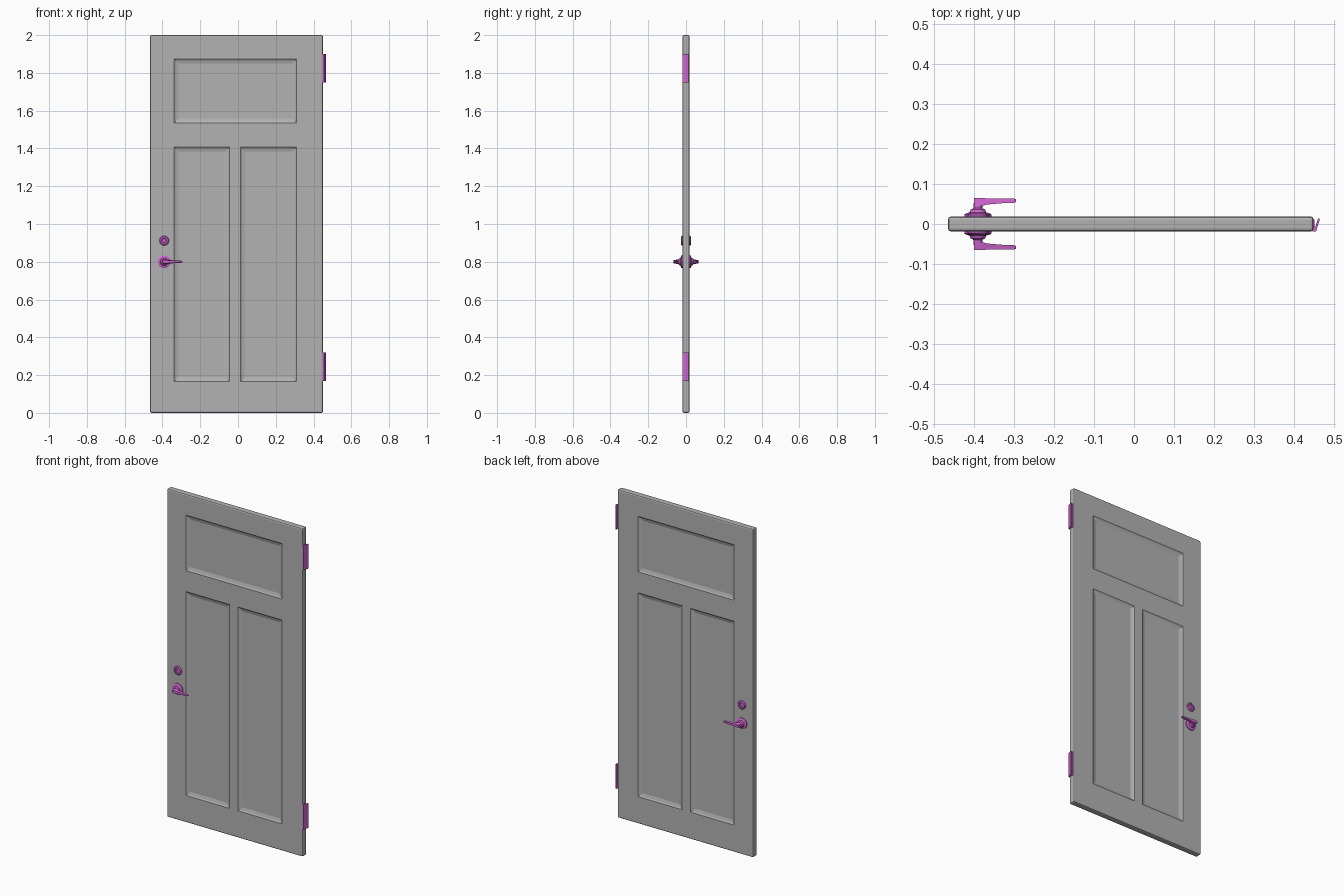
import bpy, bmesh, math
from mathutils import Matrix, Vector

if "Cube" in bpy.data.objects:
    bpy.data.objects.remove(bpy.data.objects["Cube"], do_unlink=True)


def material(name, color):
    m = bpy.data.materials.new(name)
    m.use_nodes = True
    m.diffuse_color = color
    bsdf = m.node_tree.nodes["Principled BSDF"]
    bsdf.inputs["Base Color"].default_value = color
    return m


GREY = material("door grey", (0.45, 0.45, 0.45, 1))
MAGENTA = material("hardware magenta", (0.62, 0.13, 0.62, 1))
HALF = 0.019
HANDLE_X = -0.391


def finish(name, bm, mat, smooth=30):
    bmesh.ops.recalc_face_normals(bm, faces=bm.faces)
    me = bpy.data.meshes.new(name)
    bm.to_mesh(me)
    bm.free()
    me.materials.append(mat)
    ob = bpy.data.objects.new(name, me)
    bpy.context.collection.objects.link(ob)
    if smooth:
        bpy.ops.object.select_all(action="DESELECT")
        ob.select_set(True)
        bpy.context.view_layer.objects.active = ob
        bpy.ops.object.shade_smooth_by_angle(angle=math.radians(smooth))
    return ob


def loft(bm, rings):
    """Skin equal-length rings of points and cap both ends."""
    vs = [[bm.verts.new(p) for p in r] for r in rings]
    n = len(vs[0])
    for a, b in zip(vs, vs[1:]):
        for i in range(n):
            j = (i + 1) % n
            bm.faces.new((a[i], a[j], b[j], b[i]))
    bm.faces.new(vs[0])
    bm.faces.new(vs[-1])


# Door slab: grid front with recessed panels, mirrored to the back
xs = [-0.466, -0.338, -0.045, 0.014, 0.31, 0.45]
zs = [0, 0.165, 1.407, 1.535, 1.873, 2]
panels = {(1, 1), (3, 1), (1, 3), (2, 3), (3, 3)}
bm = bmesh.new()
grid = [[bm.verts.new((x, -HALF, z)) for x in xs] for z in zs]
recess = []
for r in range(5):
    for c in range(5):
        f = bm.faces.new((grid[r][c], grid[r][c + 1],
                          grid[r + 1][c + 1], grid[r + 1][c]))
        if (c, r) in panels:
            recess.append(f)
for width, depth in ((0.007, -0.005), (0.017, -0.005)):
    bm.normal_update()
    bmesh.ops.inset_region(bm, faces=recess, thickness=width, depth=depth,
                           use_even_offset=True)
copy = bmesh.ops.duplicate(bm, geom=bm.verts[:] + bm.edges[:] + bm.faces[:])["geom"]
for v in copy:
    if isinstance(v, bmesh.types.BMVert):
        v.co.y *= -1
bmesh.ops.reverse_faces(bm, faces=[f for f in copy if isinstance(f, bmesh.types.BMFace)])
bmesh.ops.bridge_loops(bm, edges=[e for e in bm.edges if e.is_boundary])
door = finish("door_slab", bm, GREY, 0)
bevel = door.modifiers.new("edge_bevel", "BEVEL")
bevel.width = 0.008
bevel.segments = 2
bevel.limit_method = "ANGLE"
bevel.angle_limit = math.radians(70)


# Turned hardware, its axis pointing away from the door
def turned(name, profile, side, z, sides=24):
    bm = bmesh.new()
    rings = []
    for radius, y in profile:
        rings.append([(HANDLE_X + radius * math.cos(math.tau * i / sides), side * y,
                       z + radius * math.sin(math.tau * i / sides))
                      for i in range(sides)])
    loft(bm, rings)
    finish(name, bm, MAGENTA)


def lever(name, side):
    bm = bmesh.new()
    sections = [(-0.401, 0.046, 0.065, 0.009), (-0.394, 0.044, 0.065, 0.012),
                (-0.378, 0.046, 0.065, 0.012), (-0.366, 0.049, 0.064, 0.009),
                (-0.33, 0.052, 0.064, 0.007), (-0.302, 0.053, 0.064, 0.006),
                (-0.295, 0.055, 0.062, 0.004)]
    loft(bm, [[(x, side * a, 0.8 - h), (x, side * b, 0.8 - h * 0.7),
               (x, side * b, 0.8 + h * 0.7), (x, side * a, 0.8 + h)]
              for x, a, b, h in sections])
    finish(name, bm, MAGENTA)


for label, side in (("front", -1), ("back", 1)):
    turned(label + "_handle_rose",
           [(0.034, 0.015), (0.034, 0.024), (0.029, 0.027), (0.021, 0.029),
            (0.018, 0.036), (0.011, 0.04), (0.011, 0.052)], side, 0.8)
    lever(label + "_lever", side)
    turned(label + "_lock_ring",
           [(0.026, 0.015), (0.026, 0.022), (0.021, 0.026), (0.013, 0.026),
            (0.011, 0.022)], side, 0.912)
    # Small lock core inside the ring
    bm = bmesh.new()
    bmesh.ops.create_cube(bm, size=1, matrix=Matrix.Translation(
        Vector((HANDLE_X, side * 0.0215, 0.912))) @ Matrix.Diagonal((0.006, 0.006, 0.013, 1)))
    finish(label + "_lock_core", bm, MAGENTA, 0)

# Hinges: one leaf on the door edge, one leaf folded open
for label, z in (("lower", 0.17), ("upper", 0.75 + 1)):
    outline = [(0.447, -0.019), (0.456, -0.019), (0.466, 0.013), (0.461, 0.014),
               (0.453, -0.011), (0.452, 0.011), (0.447, 0.011)]
    bm = bmesh.new()
    loft(bm, [[(x, y, h) for x, y in outline] for h in (z, z + 0.15)])
    finish(label + "_hinge", bm, MAGENTA, 0)
